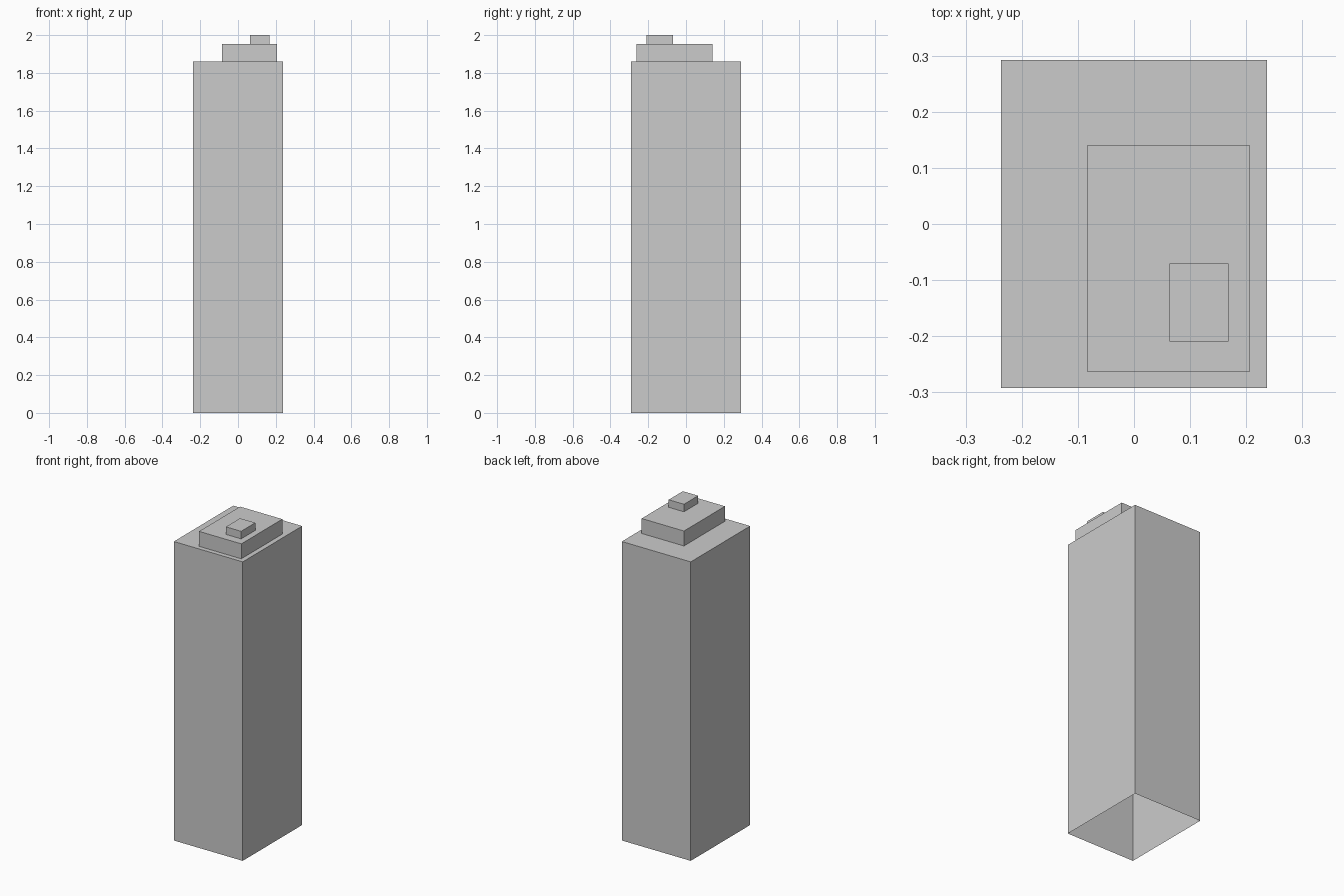
import bpy, bmesh

if "Cube" in bpy.data.objects:
    bpy.data.objects.remove(bpy.data.objects["Cube"])


def open_box(name, x0, x1, y0, y1, z0, z1):
    """Flat-faced box with no bottom face."""
    bm = bmesh.new()
    base = [bm.verts.new(p) for p in
            ((x0, y0, z0), (x1, y0, z0), (x1, y1, z0), (x0, y1, z0))]
    face = bm.faces.new(base)
    top = bmesh.ops.extrude_face_region(bm, geom=[face])["geom"]
    verts = [v for v in top if isinstance(v, bmesh.types.BMVert)]
    bmesh.ops.translate(bm, verts=verts, vec=(0, 0, z1 - z0))
    # Leave the underside open
    under = [f for f in bm.faces if all(abs(v.co.z - z0) < 1e-6 for v in f.verts)]
    bmesh.ops.delete(bm, geom=under, context='FACES_ONLY')
    bmesh.ops.recalc_face_normals(bm, faces=bm.faces)
    # Make sure the roof points up
    roof = max(bm.faces, key=lambda f: f.calc_center_median().z)
    if roof.normal.z < 0:
        bmesh.ops.reverse_faces(bm, faces=bm.faces)
    mesh = bpy.data.meshes.new(name)
    bm.to_mesh(mesh)
    bm.free()
    obj = bpy.data.objects.new(name, mesh)
    bpy.context.collection.objects.link(obj)
    return obj


# Main block of the tower, then two shrinking roof tiers set to one corner
open_box("tower_block", -0.237, 0.237, -0.292, 0.292, 0.0, 1.86)
open_box("roof_tier", -0.084, 0.207, -0.263, 0.14, 1.86, 1.953)
open_box("roof_cap", 0.063, 0.168, -0.209, -0.07, 1.953, 2.0)
